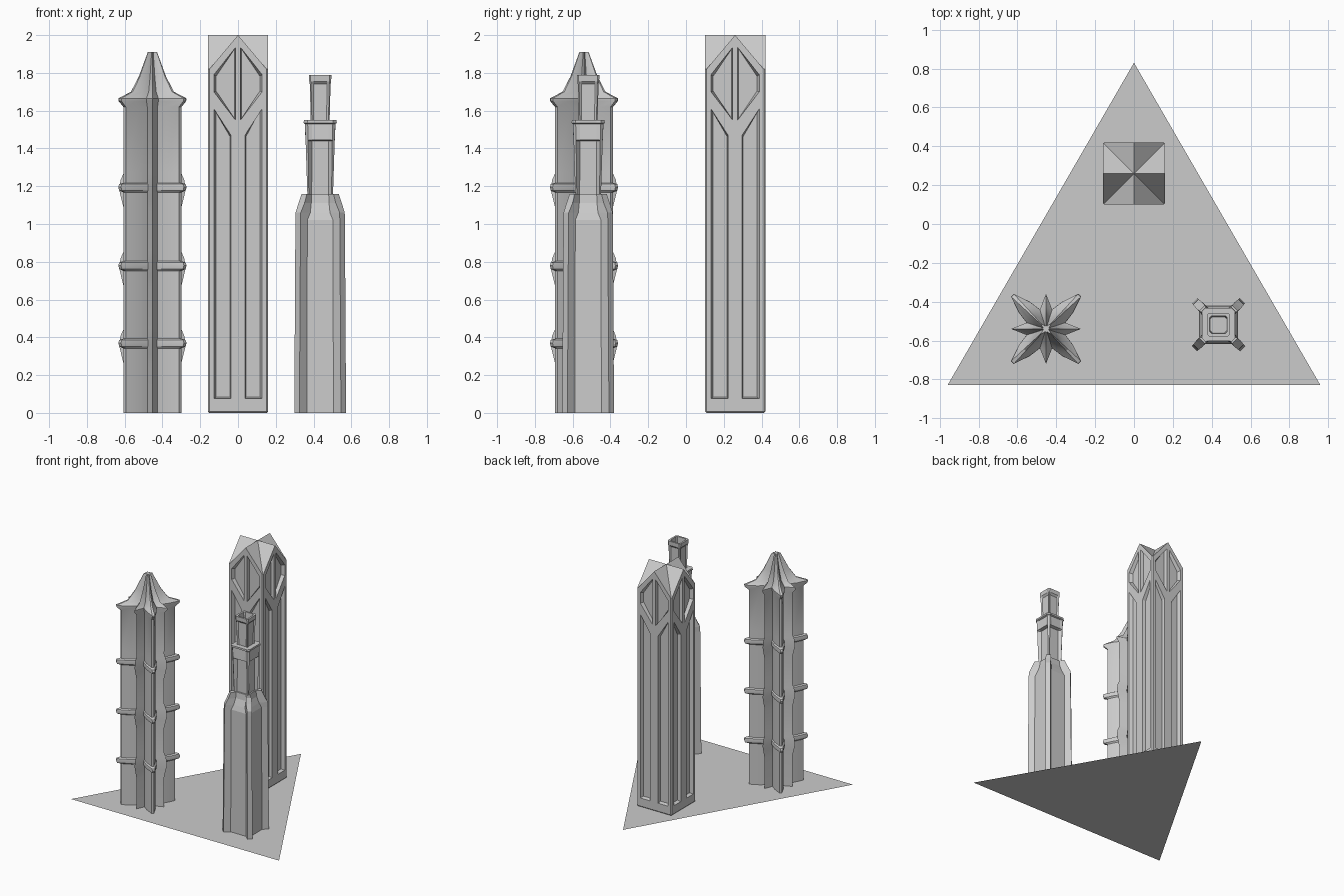
import bpy, bmesh
from mathutils import Vector

if "Cube" in bpy.data.objects:
    bpy.data.objects.remove(bpy.data.objects["Cube"])


def finish(name, bm, loc=(0, 0, 0), smooth=False):
    bmesh.ops.recalc_face_normals(bm, faces=bm.faces)
    me = bpy.data.meshes.new(name)
    bm.to_mesh(me)
    bm.free()
    ob = bpy.data.objects.new(name, me)
    ob.location = loc
    bpy.context.collection.objects.link(ob)
    if smooth:
        bpy.ops.object.select_all(action='DESELECT')
        ob.select_set(True)
        bpy.context.view_layer.objects.active = ob
        bpy.ops.object.shade_smooth_by_angle(angle=0.5)
    return ob


def loft(bm, rings):
    """Skin a list of equal-length point rings and cap both ends."""
    vs = [[bm.verts.new(p) for p in r] for r in rings]
    n = len(rings[0])
    for a, b in zip(vs, vs[1:]):
        for i in range(n):
            bm.faces.new((a[i], a[(i + 1) % n], b[(i + 1) % n], b[i]))
    bm.faces.new(vs[0][::-1])
    bm.faces.new(vs[-1])


def turn(x, y, k):
    for _ in range(k):
        x, y = -y, x
    return x, y


def ring4(quarter, z, s=1.0):
    """Repeat a quarter outline four times around the axis at height z."""
    return [(*turn(x * s, y * s, k), z) for k in range(4) for x, y in quarter]


# triangular ground plate
bm = bmesh.new()
bm.faces.new([bm.verts.new(p) for p in ((-.96, -.83, 0), (.96, -.83, 0), (0, .83, 0))])
finish("ground_plate", bm)

# gabled tower: square shaft with crossing gable roof
H = .16
bm = bmesh.new()
center = bm.verts.new((0, 0, 2))
low = [bm.verts.new((*turn(H, -H, k), 0)) for k in range(4)]
high = [bm.verts.new((*turn(H, -H, k), 1.81)) for k in range(4)]
peak = [bm.verts.new((*turn(H, 0, k), 2)) for k in range(4)]
bm.faces.new(low[::-1])
for k in range(4):
    j = (k + 1) % 4
    bm.faces.new((low[k], low[j], high[j], peak[k], high[k]))
    bm.faces.new((high[k], peak[k], center))
    bm.faces.new((peak[k], high[j], center))
bm.edges.ensure_lookup_table()
soft = [e for e in bm.edges if max(v.co.z for v in e.verts) == 0
        or (min(v.co.z for v in e.verts) == 0)]
bmesh.ops.bevel(bm, geom=soft, offset=.008, segments=1, affect='EDGES')
gabled = finish("gabled_tower", bm, (0, .26, 0))

# recessed panels and split diamond windows on all four faces
bm = bmesh.new()
panel = [(.037, .075), (.128, .075), (.128, 1.61), (.037, 1.47)]
window = [(.013, 1.55), (.128, 1.70), (.128, 1.79), (.013, 1.935)]
for poly in (panel, window):
    for side in (1, -1):
        inner = []
        for x, z in poly:
            ix = x + (.005 if x < .08 else -.012)
            iz = z + (.008 if z < 1 or z == 1.55 else -.008 if z != 1.70 else .004)
            inner.append((ix, iz))
        for k in range(4):
            loft(bm, [[(*turn(d, x * side, k), z) for x, z in pts]
                      for d, pts in ((H + .02, poly), (H, poly), (H - .027, inner))])
cutter = finish("panel_cutter", bm, (0, .26, 0))
cutter.hide_render = True
cutter.hide_viewport = True
mod = gabled.modifiers.new("panels", 'BOOLEAN')
mod.operation = 'DIFFERENCE'
mod.solver = 'EXACT'
mod.object = cutter
bpy.context.view_layer.update()
bpy.context.view_layer.objects.active = gabled
gabled.select_set(True)
bpy.ops.object.modifier_apply(modifier=mod.name)
bpy.data.objects.remove(cutter)


# star tower: four wide petals with thin wavy fins between them
def star(fin):
    return [(fin, 0), (.085, .027), (.118, .07), (.153, .141),
            (.141, .153), (.07, .118), (.027, .085)]


BANDS = (.37, .78, 1.195)
LEFT = (-.453, -.54, 0)
rings = [ring4(star(.15), 0)]
for b in BANDS:
    for dz, fin in ((-.12, .15), (-.06, .165), (-.01, .177), (.04, .168), (.08, .15)):
        rings.append(ring4(star(fin), b + dz))
for z, s in ((1.62, 1), (1.65, 1.16), (1.665, 1.17), (1.70, .74), (1.78, .47), (1.91, .16)):
    rings.append(ring4(star(.154), z, s))
bm = bmesh.new()
loft(bm, rings)
finish("star_tower", bm, LEFT, True)

# bands wrapped around the petals
bm = bmesh.new()
for b in BANDS:
    loft(bm, [ring4(star(.07), b + dz, s)
              for dz, s in ((-.03, .98), (-.018, 1.15), (0, 1.18), (.016, 1.15), (.024, .98))])
finish("star_tower_bands", bm, LEFT, True)

# stepped tower: corner piers, two setbacks and a hollow crown
# z, face distance, face half width, pier short and long offset
steps = [
    (0, .100, .07, .110, .137), (1.02, .097, .068, .104, .131),
    (1.06, .085, .052, .103, .130), (1.11, .067, .047, .083, .115),
    (1.16, .062, .045, .070, .098), (1.16, .050, .045, .060, .068),
    (1.44, .050, .043, .064, .077), (1.445, .078, .043, .064, .077),
    (1.53, .072, .043, .066, .081), (1.535, .085, .045, .068, .088),
    (1.55, .085, .045, .068, .086), (1.55, .044, .034, .044, .050),
    (1.74, .044, .036, .048, .055), (1.755, .058, .036, .050, .058),
    (1.79, .060, .036, .050, .060), (1.79, .045, .027, .036, .045),
    (1.70, .040, .024, .032, .040)]
bm = bmesh.new()
loft(bm, [ring4([(f, -w), (f, w), (q, p), (p, q)], z) for z, f, w, p, q in steps])
finish("stepped_tower", bm, (.435, -.518, 0))
